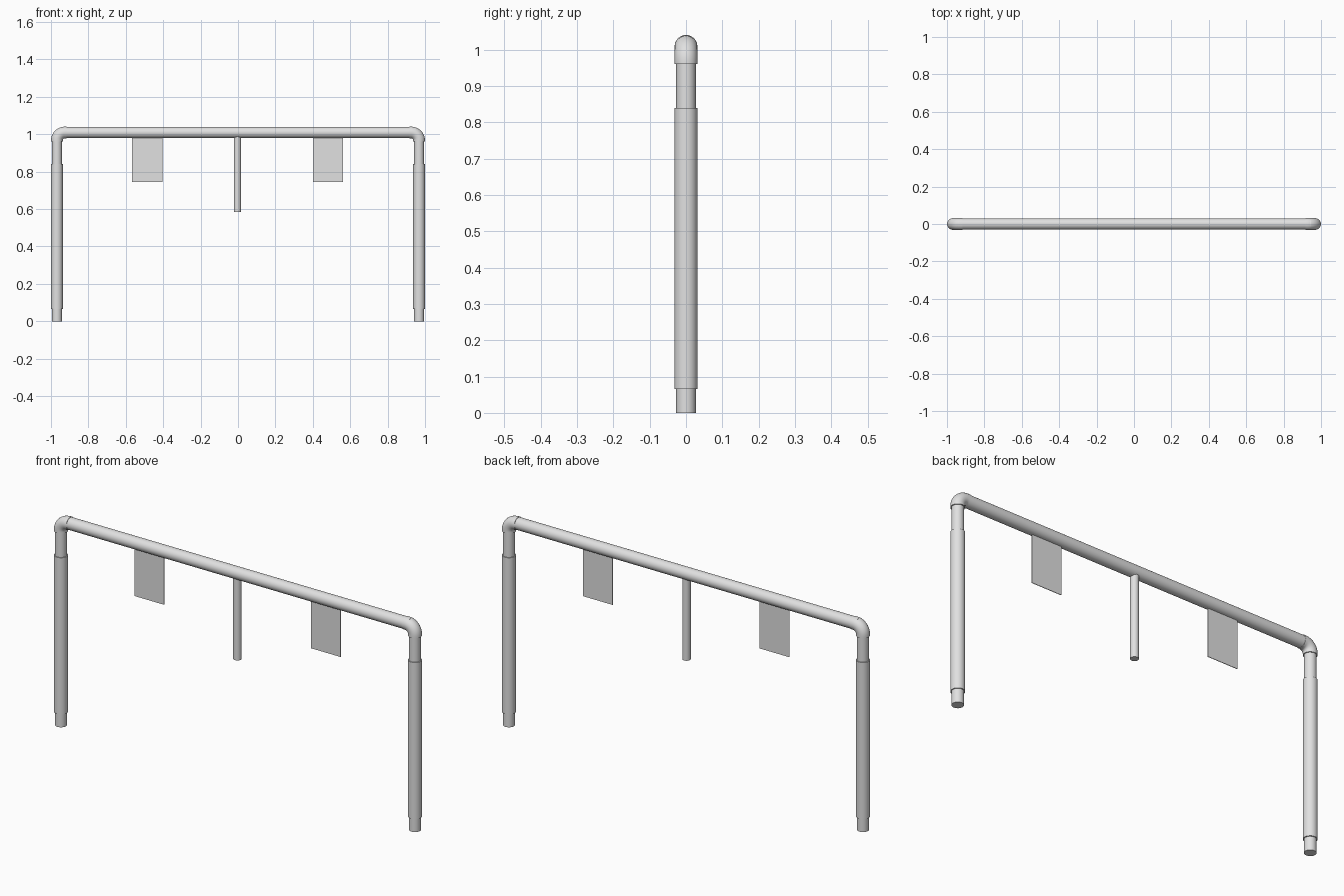
import bpy, bmesh, math
from mathutils import Vector

if "Cube" in bpy.data.objects:
    bpy.data.objects.remove(bpy.data.objects["Cube"])

grey = bpy.data.materials.new("light_grey")
grey.diffuse_color = (0.75, 0.75, 0.75, 1)
grey.use_nodes = True
grey.node_tree.nodes["Principled BSDF"].inputs["Base Color"].default_value = grey.diffuse_color


def finish(name, bm, smooth=True):
    bmesh.ops.recalc_face_normals(bm, faces=bm.faces[:])
    me = bpy.data.meshes.new(name)
    bm.to_mesh(me)
    bm.free()
    me.materials.append(grey)
    ob = bpy.data.objects.new(name, me)
    bpy.context.collection.objects.link(ob)
    if smooth:
        bpy.ops.object.select_all(action='DESELECT')
        bpy.context.view_layer.objects.active = ob
        ob.select_set(True)
        bpy.ops.object.shade_smooth_by_angle(angle=math.radians(40))
    return ob


def tube(name, path, r, sides=24):
    """Capped round tube swept along a path lying in the xz plane."""
    bm = bmesh.new()
    pts = [Vector((x, 0, z)) for x, z in path]
    rings = []
    for i, p in enumerate(pts):
        t = (pts[min(i + 1, len(pts) - 1)] - pts[max(i - 1, 0)]).normalized()
        u, v = Vector((0, 1, 0)), t.cross(Vector((0, 1, 0)))
        rings.append([bm.verts.new(p + r * (math.cos(a) * u + math.sin(a) * v))
                      for a in (2 * math.pi * k / sides for k in range(sides))])
    for a, b in zip(rings, rings[1:]):
        for k in range(sides):
            n = (k + 1) % sides
            bm.faces.new((a[k], a[n], b[n], b[k]))
    bm.faces.new(rings[0])
    bm.faces.new(rings[-1])
    return finish(name, bm)


def plate(name, x0, x1, z0, z1, t=0.003):
    bm = bmesh.new()
    bmesh.ops.create_cube(bm, size=1)
    for v in bm.verts:
        v.co = ((x0 + x1) / 2 + v.co.x * (x1 - x0), v.co.y * t,
                (z0 + z1) / 2 + v.co.z * (z1 - z0))
    return finish(name, bm, False)


LEG_X, BEAM_Z, BEND = 0.968, 1.009, 0.042

for side, s in (("left", -1), ("right", 1)):
    # inner post with a padded sleeve
    tube(f"{side}_post", [(s * LEG_X, 0), (s * LEG_X, 0.97)], 0.027, 16)
    tube(f"{side}_post_sleeve", [(s * LEG_X, 0.066), (s * LEG_X, 0.84)], 0.0315)
    # corner elbow
    arc = [(s * (LEG_X - BEND + BEND * math.cos(a)), BEAM_Z - BEND + BEND * math.sin(a))
           for a in (math.pi / 2 * i / 10 for i in range(11))]
    tube(f"{side}_elbow", [(s * LEG_X, 0.96)] + arc + [(s * 0.917, BEAM_Z)], 0.0315)
    # hanging sign plate
    cx = -0.485 if s < 0 else 0.481
    plate(f"{side}_hanging_plate", cx - 0.081, cx + 0.081, 0.745, 0.985)

# crossbar and centre hanging rod
tube("crossbar", [(-0.945, BEAM_Z), (0.945, BEAM_Z)], 0.0295)
tube("centre_hanging_rod", [(-0.003, 0.585), (-0.003, 0.99)], 0.019)
